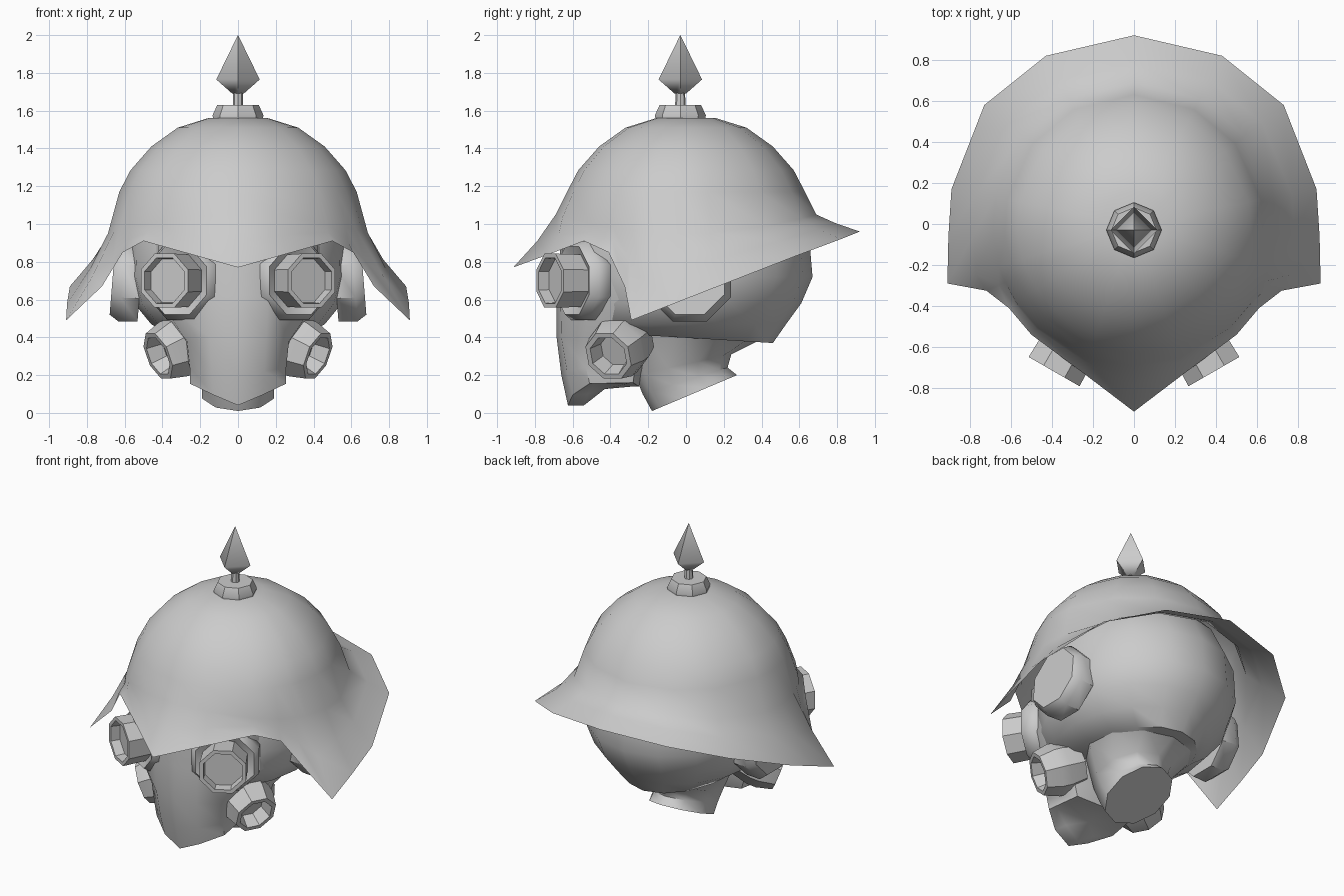
import bpy, bmesh, math
from mathutils import Vector

if "Cube" in bpy.data.objects:
    bpy.data.objects.remove(bpy.data.objects["Cube"])


def loft(name, rings, cap_start=True, cap_end=True, angle=40):
    """Skin closed rings of equal length into one smooth-shaded object."""
    bm = bmesh.new()
    rows = [[bm.verts.new(p) for p in ring] for ring in rings]
    n = len(rows[0])
    for a, b in zip(rows, rows[1:]):
        for i in range(n):
            j = (i + 1) % n
            bm.faces.new((a[i], a[j], b[j], b[i]))
    for row, cap in ((rows[0], cap_start), (rows[-1], cap_end)):
        if cap:
            c = bm.verts.new(sum((v.co for v in row), Vector()) / n)
            for i in range(n):
                bm.faces.new((row[i], row[(i + 1) % n], c))
    bmesh.ops.recalc_face_normals(bm, faces=bm.faces)
    mesh = bpy.data.meshes.new(name)
    bm.to_mesh(mesh)
    bm.free()
    ob = bpy.data.objects.new(name, mesh)
    bpy.context.collection.objects.link(ob)
    bpy.ops.object.select_all(action='DESELECT')
    ob.select_set(True)
    bpy.context.view_layer.objects.active = ob
    bpy.ops.object.shade_smooth_by_angle(angle=math.radians(angle))
    return ob


def lathe(name, profile, base, axis, sides=8, turn=0.0, angle=40):
    """Revolve (radius, height) points about an axis starting at base."""
    axis = Vector(axis).normalized()
    ref = Vector((0, 0, 1)) if abs(axis.z) < 0.9 else Vector((1, 0, 0))
    u = (ref - axis * ref.dot(axis)).normalized()
    v = axis.cross(u)
    rings = []
    for r, h in profile:
        rings.append([Vector(base) + axis * h +
                      r * (u * math.cos(t) + v * math.sin(t))
                      for t in (2 * math.pi * (i + turn) / sides for i in range(sides))])
    return loft(name, rings, angle=angle)


def mirror_half(half):
    """Complete a half outline that starts and ends on x = 0."""
    return half + [(-x, y, z) for x, y, z in half[-2:0:-1]]


# Helmet: round dome flaring into an uneven, drooping brim
brim = mirror_half([(0, -.915, .77), (.25, -.725, .84), (.50, -.54, .91), (.61, -.41, .85),
                    (.72, -.325, .67), (.91, -.29, .49), (.905, -.06, .58), (.89, .17, .67),
                    (.73, .58, .83), (.43, .82, .92), (0, .92, .96)])
dirs = [Vector((x, y, 0)).normalized() for x, y, z in brim]
rings = [[d * r + Vector((0, 0, z)) for d in dirs]
         for r, z in ((.16, 1.56), (.32, 1.51), (.46, 1.41), (.57, 1.285), (.63, 1.17))]
base = [d * .69 + Vector((0, 0, .95 + .1 * d.y ** 2)) for d in dirs]
middle = [b.lerp(Vector(p), .5) - d * .015 for b, p, d in zip(base, brim, dirs)]
loft("helmet", rings + [base, middle, brim], cap_end=False, angle=60)

# Spike on top: collar, stem and four-sided point
lathe("spike_collar", [(.13, 1.55), (.135, 1.575), (.11, 1.63)], (0, -.03, 0), (0, 0, 1))
lathe("spike_stem", [(.028, 1.62), (.024, 1.72)], (0, -.03, 0), (0, 0, 1))
lathe("spike_point", [(.03, 1.69), (.115, 1.765), (.0005, 2.0)], (0, -.03, 0), (0, 0, 1),
      sides=4, angle=60)

# Head under the helmet: (z, front y, back y, half width)
head = []
for z, f, b, w in ((1.32, -.38, .38, .36), (1.15, -.53, .55, .50), (.95, -.61, .65, .58),
                   (.72, -.63, .67, .585), (.58, -.62, .61, .55), (.47, -.59, .53, .46),
                   (.37, -.50, .46, .34)):
    ring = []
    for i in range(16):
        t = math.pi * i / 8
        y = (f + b) / 2 - (b - f) / 2 * math.cos(t)
        lift = .06 * max(0, .46 - y) if z < .4 else 0
        ring.append((w * math.sin(t), y, z + lift))
    head.append(ring)
loft("head", head, angle=50)

# Face mask with pointed chin, from the brow down
mask = [
    [(0, -.66, .95), (.18, -.65, .95), (.42, -.48, .93), (.45, -.25, .93), (0, -.2, .93)],
    [(0, -.685, .62), (.16, -.665, .62), (.42, -.50, .60), (.46, -.25, .60), (0, -.2, .60)],
    [(0, -.685, .40), (.15, -.66, .40), (.27, -.54, .38), (.30, -.25, .38), (0, -.2, .40)],
    [(0, -.66, .20), (.14, -.63, .22), (.255, -.53, .24), (.25, -.27, .24), (0, -.2, .24)],
    [(0, -.625, .04), (.13, -.60, .095), (.255, -.51, .155), (.22, -.28, .16), (0, -.25, .14)],
    [(0, -.54, .04), (.11, -.52, .10), (.21, -.48, .16), (.19, -.31, .155), (0, -.28, .14)],
]
loft("face_mask", [mirror_half(h) for h in mask], angle=50)

# Neck: flared at the head, sloping cut underneath
neck = []
for f, zf, b, zb, w in ((-.30, .44, .42, .40, .34), (-.27, .20, .24, .31, .23),
                        (-.23, .10, .22, .24, .20), (-.18, .01, .27, .20, .20)):
    neck.append([(w * math.sin(t), (f + b) / 2 - (b - f) / 2 * math.cos(t),
                  (zf + zb) / 2 + (zf - zb) / 2 * math.cos(t))
                 for t in (math.pi * i / 5 for i in range(10))])
loft("neck", neck, angle=50)

# Paired fittings on both sides of the mask
for side, s in (("right", 1), ("left", -1)):
    # Goggle: thick rim, protruding barrel and recessed lens
    lathe(f"goggle_{side}",
          [(.18, -.12), (.225, -.05), (.225, .01), (.195, .055), (.15, .035),
           (.155, .19), (.13, .19), (.125, .13)],
          (s * .295, -.555, .70), (s * .5, -.87, 0), turn=.5)
    # Filter can with open mouth, aimed out, forward and down
    lathe(f"filter_{side}",
          [(.14, -.12), (.165, -.01), (.165, .05), (.138, .15), (.11, .15), (.09, .06)],
          (s * .30, -.345, .355), (s * .82, -.44, -.36), turn=.5)
    # Ear cover disc
    lathe(f"ear_cover_{side}", [(.225, -.10), (.235, 0), (.20, .05)],
          (s * .615, .02, .70), (s, 0, .08), turn=.5)
